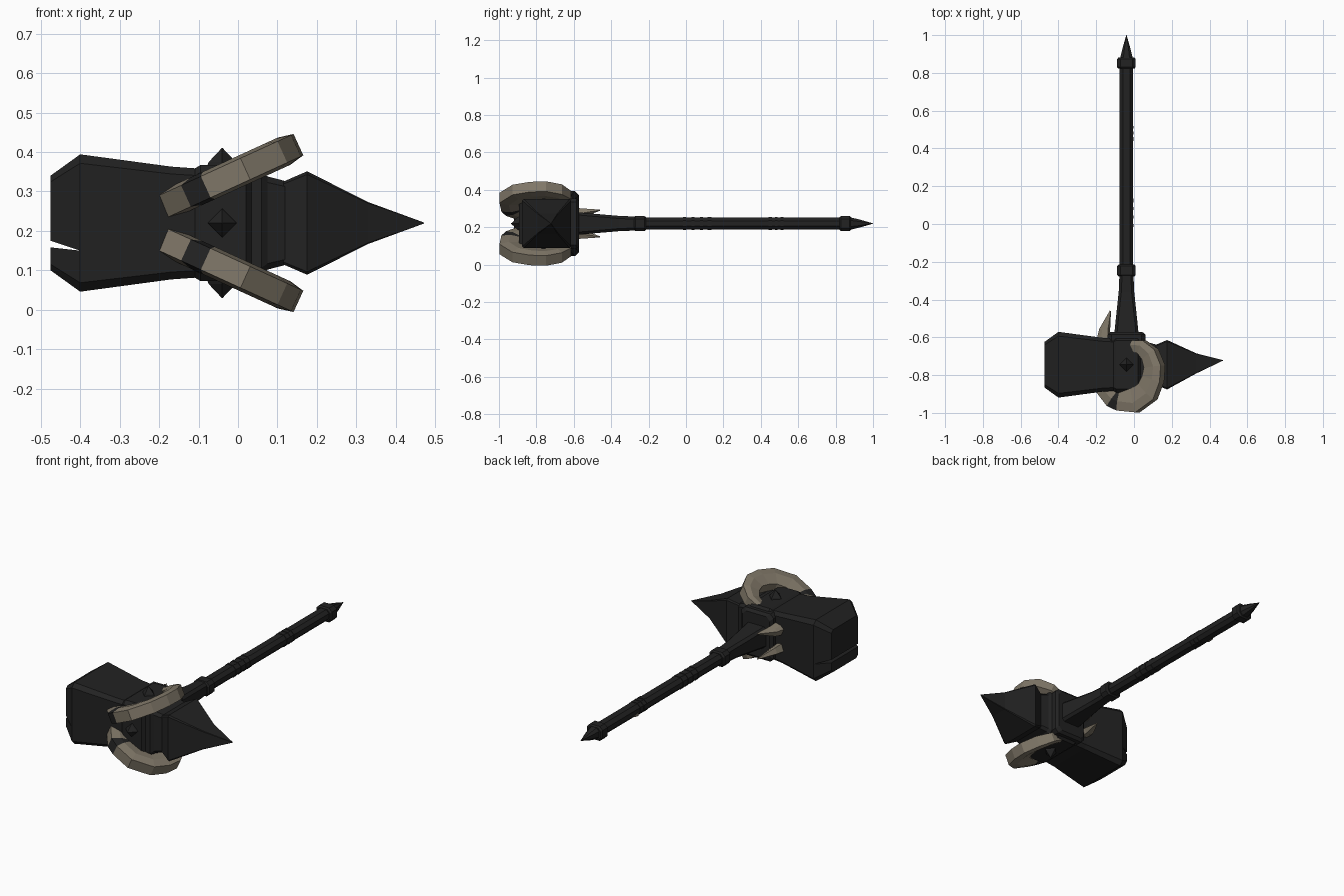
import bpy, bmesh, math
from mathutils import Vector

if "Cube" in bpy.data.objects:
    bpy.data.objects.remove(bpy.data.objects["Cube"])

AX, AY, AZ = -0.04, -0.745, 0.22     # handle x, head y, shared mid height


def material(name, rgb):
    m = bpy.data.materials.new(name)
    m.diffuse_color = (*rgb, 1)
    m.use_nodes = True
    m.node_tree.nodes["Principled BSDF"].inputs["Base Color"].default_value = m.diffuse_color
    return m


IRON = material("dark iron", (0.016, 0.016, 0.016))
HORN = material("horn tan", (0.215, 0.185, 0.138))


def loft(name, rings, mats, rule=None):
    """Skin a list of equal-length point rings and cap both ends."""
    bm = bmesh.new()
    vs = [[bm.verts.new(p) for p in r] for r in rings]
    n = len(rings[0])
    for k in range(len(vs) - 1):
        for i in range(n):
            j = (i + 1) % n
            f = bm.faces.new((vs[k][i], vs[k][j], vs[k + 1][j], vs[k + 1][i]))
            f.material_index = rule(k) if rule else 0
    bm.faces.new(vs[0])
    bm.faces.new(vs[-1])
    bmesh.ops.recalc_face_normals(bm, faces=bm.faces)
    me = bpy.data.meshes.new(name)
    bm.to_mesh(me)
    bm.free()
    for m in mats:
        me.materials.append(m)
    ob = bpy.data.objects.new(name, me)
    bpy.context.collection.objects.link(ob)
    return ob


def oct_rect(a, b, c):
    """Rectangle of half sizes a, b with corners chamfered by c."""
    return [(a, b - c), (a - c, b), (c - a, b), (-a, b - c),
            (-a, c - b), (c - a, -b), (a - c, -b), (a, c - b)]


def along_x(x, h, cy=AY, chamfer=0.13):
    return [Vector((x, cy + u, AZ + v)) for u, v in oct_rect(h, h, h * chamfer)]


def along_y(y, a, b, chamfer):
    return [Vector((AX + u, y, AZ + v)) for u, v in oct_rect(a, b, chamfer)]


# hammer block, with a crack across the striking face
block = loft("hammer_block", [along_x(x, h) for x, h in (
    (-0.475, 0.12), (-0.40, 0.174), (-0.17, 0.143), (-0.10, 0.138),
    (0.06, 0.13), (0.075, 0.118), (0.125, 0.105))], [IRON])
crack = loft("crack_cutter", [[Vector((-0.49, y, 0.180)), Vector((-0.49, y, 0.160)),
                               Vector((-0.40, y, 0.150))] for y in (-1.0, -0.5)], [IRON])
crack.hide_render = True
crack.hide_viewport = True
mod = block.modifiers.new("crack", "BOOLEAN")
mod.operation = "DIFFERENCE"
mod.object = crack

# rear spike
loft("rear_spike", [along_x(x, h, cy, 0.06) for x, h, cy in (
    (0.115, 0.105, AY), (0.175, 0.131, AY), (0.33, 0.053, -0.738), (0.472, 0.001, -0.722))], [IRON])

# strap round the head and plate under the handle
loft("head_strap", [along_x(x, h) for x, h in (
    (-0.11, 0.138), (-0.095, 0.147), (0.02, 0.147), (0.035, 0.13))], [IRON])
loft("socket_plate", [along_y(y, a, b, 0.02) for y, a, b in (
    (-0.63, 0.10, 0.135), (-0.585, 0.10, 0.135), (-0.572, 0.085, 0.12))], [IRON])

# pyramid studs on top, bottom and front of the head
for name, d in (("top_stud", Vector((0, 0, 1))), ("bottom_stud", Vector((0, 0, -1))),
                ("front_stud", Vector((0, -1, 0)))):
    side = d.cross(Vector((1, 0, 0)))
    c = Vector((AX, AY, AZ))
    rings = [[c + d * h + Vector((r * math.cos(q), 0, 0)) + side * r * math.sin(q)
              for q in (0, math.pi / 2, math.pi, 1.5 * math.pi)]
             for h, r in ((0.135, 0.042), (0.155, 0.034), (0.19, 0.001))]
    loft(name, rings, [IRON])

# tapered socket and handle shaft
loft("handle_socket", [along_y(y, a, b, 0.014) for y, a, b in (
    (-0.60, 0.066, 0.062), (-0.50, 0.056, 0.053), (-0.36, 0.041, 0.041), (-0.24, 0.036, 0.036))], [IRON])
loft("handle_shaft", [along_y(y, 0.036, 0.032, 0.018) for y in (-0.26, 0.84)], [IRON])

# collars and end spike
for name, y0, y1 in (("lower_collar", -0.277, -0.215), ("end_collar", 0.822, 0.882)):
    loft(name, [along_y(y, a, b, 0.018) for y, a, b in (
        (y0, 0.042, 0.034), (y0 + 0.008, 0.049, 0.041),
        (y1 - 0.008, 0.049, 0.041), (y1, 0.042, 0.034))], [IRON])
loft("end_spike", [along_y(y, r, r, r * 0.5) for y, r in (
    (0.87, 0.035), (0.93, 0.021), (1.0, 0.001))], [IRON])

# thin wraps on the grip
for i, (y0, y1) in enumerate(((-0.015, 0.0), (0.03, 0.045), (0.075, 0.09), (0.115, 0.135),
                              (0.44, 0.46), (0.475, 0.49), (0.505, 0.52))):
    loft(f"grip_wrap_{i + 1}", [along_y(y, 0.038, 0.035, 0.019) for y in (y0, y1)], [IRON])

# small horn chip set in the handle
loft("handle_chip", [[Vector((-0.077 + u, y, 0.203 + v)) for u, v in
                      ((0, -r), (0.03, -r), (0.03, r), (0, r))]
                     for y, r in ((0.535, 0.009), (0.57, 0.004))], [HORN])

# curled horns: plan x, plan y, width; the curl lies in a tilted plane
CURL = [(-0.125, -0.46, 0.006), (-0.155, -0.56, 0.05), (-0.165, -0.70, 0.09),
        (-0.150, -0.86, 0.11), (-0.098, -0.915, 0.122), (-0.072, -0.926, 0.124),
        (0.005, -0.935, 0.128), (0.072, -0.888, 0.12), (0.100, -0.82, 0.108),
        (0.108, -0.755, 0.10), (0.085, -0.69, 0.09), (0.040, -0.65, 0.075),
        (-0.010, -0.645, 0.06), (-0.055, -0.68, 0.045), (-0.085, -0.74, 0.025),
        (-0.105, -0.82, 0.004)]
SLOPE = 0.457
NORMAL = Vector((-SLOPE, 0, 1)).normalized()
for name, flip in (("upper_horn", 1), ("lower_horn", -1)):
    pts = [Vector((x, y, 0.255 + SLOPE * (x + 0.205))) for x, y, w in CURL]
    rings = []
    for k, p in enumerate(pts):
        t = (pts[min(k + 1, len(pts) - 1)] - pts[max(k - 1, 0)]).normalized()
        out = t.cross(NORMAL).normalized()
        w = CURL[k][2]
        h = min(0.038, w * 0.42)
        ring = []
        for u, v in ((0.5, 0.78), (0.5, -0.78), (0.1, -1), (-0.5, -0.7), (-0.5, 0.7), (0.1, 1)):
            q = p + out * (u * w) + NORMAL * (v * h)
            ring.append(Vector((q.x, q.y, AZ + flip * (q.z - AZ))))
        rings.append(ring)
    # the narrow fifth segment is a dark band
    loft(name, rings, [HORN, IRON], lambda k: 1 if k == 4 else 0)
